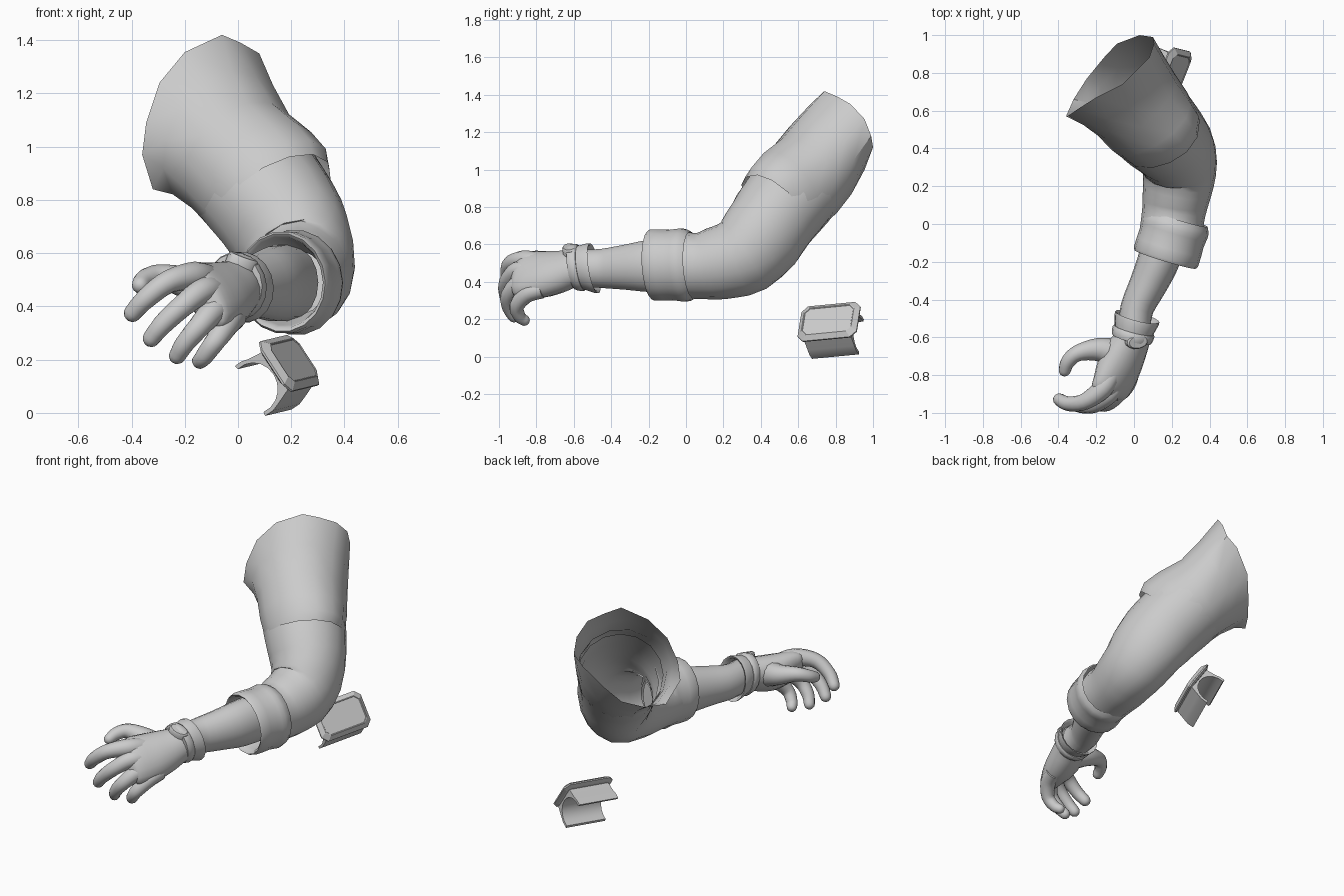
import bpy, bmesh, math
from mathutils import Vector

if "Cube" in bpy.data.objects:
    bpy.data.objects.remove(bpy.data.objects["Cube"])

grey = bpy.data.materials.new("light_grey")
grey.diffuse_color = (0.6, 0.6, 0.6, 1)
grey.use_nodes = True
grey.node_tree.nodes["Principled BSDF"].inputs["Base Color"].default_value = grey.diffuse_color
Z = Vector((0, 0, 1))


def finish(name, bm, angle=40):
    bmesh.ops.recalc_face_normals(bm, faces=bm.faces)
    me = bpy.data.meshes.new(name)
    bm.to_mesh(me)
    bm.free()
    me.materials.append(grey)
    ob = bpy.data.objects.new(name, me)
    bpy.context.collection.objects.link(ob)
    bpy.ops.object.select_all(action='DESELECT')
    ob.select_set(True)
    bpy.context.view_layer.objects.active = ob
    bpy.ops.object.shade_smooth_by_angle(angle=math.radians(angle))
    return ob


def skin(name, loops, cap0=False, cap1=False, angle=40):
    """Bridge a list of equal-length point loops."""
    bm = bmesh.new()
    rows = [[bm.verts.new(p) for p in loop] for loop in loops]
    n = len(rows[0])
    for a, b in zip(rows, rows[1:]):
        for i in range(n):
            j = (i + 1) % n
            bm.faces.new((a[i], a[j], b[j], b[i]))
    if cap0:
        bm.faces.new(rows[0])
    if cap1:
        bm.faces.new(rows[-1])
    return finish(name, bm, angle)


def ring(c, t, rx, ry, roll=0, lean=0, n=14):
    """Ellipse across direction t; rx sideways, ry upward."""
    t = Vector(t).normalized()
    e1 = t.cross(Z).normalized()
    e2 = e1.cross(t)
    k, s = math.cos(math.radians(roll)), math.sin(math.radians(roll))
    a, b = e1 * k + e2 * s, e2 * k - e1 * s + t * lean
    return [Vector(c) + a * rx * math.cos(2 * math.pi * i / n)
            + b * ry * math.sin(2 * math.pi * i / n) for i in range(n)]


def spline(rows, steps):
    """Catmull-Rom through rows of numbers."""
    out, m = [], len(rows)
    for i in range(m - 1):
        p0, p1, p2, p3 = (rows[max(0, min(m - 1, i + d))] for d in (-1, 0, 1, 2))
        for k in range(steps):
            u = k / steps
            out.append([0.5 * (2 * b + (c - a) * u + (2 * a - 5 * b + 4 * c - d) * u * u
                               + (3 * b - a - 3 * c + d) * u ** 3)
                        for a, b, c, d in zip(p0, p1, p2, p3)])
    return out + [list(rows[-1])]


def tube_loops(rows, n=14):
    """rows: x, y, z, rx, ry, roll, lean"""
    pts = [Vector(r[:3]) for r in rows]
    m = len(pts)
    return [ring(pts[i], pts[min(i + 1, m - 1)] - pts[max(i - 1, 0)],
                 *rows[i][3:7], n=n) for i in range(m)]


# sleeve: cuff end, elbow, folded upper layer, open shoulder
lower = [(.195, -.04, .49, .165, .18, 0, 0), (.21, .06, .485, .168, .176, 0, 0),
         (.222, .14, .495, .178, .192, 0, 0), (.235, .22, .512, .188, .202, 0, 0),
         (.24, .31, .545, .2, .218, 0, 0), (.215, .40, .635, .215, .232, 0, 0),
         (.15, .475, .75, .235, .237, 0, 0), (.085, .545, .84, .245, .24, 0, .1),
         (.04, .605, .91, .25, .24, 0, .15)]
skin("sleeve_lower", tube_loops(spline(lower, 2), 16))
upper = [(.13, .482, .79, .225, .228, 0, .12), (.12, .495, .81, .233, .236, 0, .12),
         (.08, .545, .865, .25, .25, 0, .15), (.01, .635, .945, .262, .247, 0, .2),
         (-.06, .715, 1.035, .28, .25, 0, .32), (-.125, .79, 1.125, .3, .26, 0, .45)]
loops = tube_loops(upper, 14)
for lp, amt in zip(loops, (.035, .05, .025)):     # fold pulled out at the outer front
    for i in range(14):
        w = max(0, math.cos(2 * math.pi * i / 14 - math.radians(55)))
        lp[i] += Vector((.55, -.25, .65)) * amt * w ** 2
rim = [(.10, .99, 1.18), (.105, .955, 1.27), (.08, .88, 1.35), (.01, .81, 1.39),
       (-.06, .74, 1.42), (-.2, .67, 1.355), (-.295, .61, 1.24), (-.345, .575, 1.09),
       (-.36, .57, .97), (-.32, .66, .84), (-.25, .77, .845), (-.16, .88, .9),
       (-.09, .955, 1.0), (.03, 1.0, 1.12)]
loops[-1] = [Vector(p) for p in rim]
loops[-2] = [loops[-3][i].lerp(loops[-1][i], .5) * .6 + loops[-2][i] * .4 for i in range(14)]
skin("sleeve_upper", loops)

# rolled cuff turned inside at the mouth
C, T = Vector((.168, -.178, .49)), Vector((.29, .96, 0)).normalized()
prof = [(.2, .11), (.1, .135), (.03, .15), (.0, .158), (-.01, .17), (.005, .178),
        (.06, .178), (.11, .176), (.145, .18), (.17, .183), (.195, .178), (.22, .165)]
skin("sleeve_cuff", [ring(C + T * s, T, r, r * 1.085, 0, -.06, 18) for s, r in prof], angle=50)

# bare forearm
arm = [(.0, -.58, .475, .085, .098, 0, 0), (.015, -.45, .472, .088, .106, 0, 0),
       (.075, -.32, .478, .1, .122, 0, 0), (.135, -.18, .485, .112, .142, 0, 0),
       (.19, .03, .49, .115, .145, 0, 0)]
skin("forearm", tube_loops(spline(arm, 3), 18), True, True)

# gloved palm and wrist
palm = [(-.155, -.915, .43, .095, .035, -56, 0), (-.14, -.89, .435, .135, .062, -55, 0),
        (-.115, -.85, .44, .145, .078, -54, 0), (-.08, -.76, .44, .142, .096, -52, 0),
        (-.04, -.67, .455, .125, .096, -52, 0), (-.006, -.60, .473, .106, .09, -55, 0),
        (.002, -.55, .475, .108, .096, -58, 0)]
skin("glove_palm", tube_loops(spline(palm, 3), 18), True, True, 60)

# flared glove cuff and strap
W, WT = Vector((.004, -.545, .475)), Vector((.25, .96, -.05)).normalized()
for name, prof, lean in (
        ("glove_cuff", [(-.05, .1), (.0, .113), (.04, .124), (.056, .124), (.05, .112), (.0, .09)], -.22),
        ("glove_strap", [(-.07, .09), (-.066, .11), (-.05, .116), (-.026, .118), (-.016, .113), (-.014, .09)], -.2)):
    skin(name, [ring(W + WT * s, WT, r * .97, r * 1.07, 0, lean, 18) for s, r in prof], angle=50)

# oval strap tab on top of the wrist
tabn = Vector((.35, -.15, .92)).normalized()
ta = Vector((1, .1, 0))
ta = (ta - tabn * ta.dot(tabn)).normalized()
tb = tabn.cross(ta)
tc = Vector((.015, -.622, .568))
skin("strap_tab", [[tc + tabn * h + ta * .06 * f * math.cos(i * math.pi / 8)
                    + tb * .038 * f * math.sin(i * math.pi / 8) for i in range(16)]
                   for h, f in ((-.02, 1), (.014, 1), (.022, .85))], True, True)

# fingers: joints as x, y, z, radius from knuckle to tip
fingers = {
    "thumb": [(-.04, -.70, .44, .075), (-.12, -.68, .47, .075), (-.20, -.665, .492, .06),
              (-.30, -.685, .515, .043), (-.35, -.73, .50, .038), (-.367, -.775, .48, .032)],
    "index_finger": [(-.11, -.78, .505, .05), (-.165, -.87, .515, .053), (-.26, -.94, .493, .044),
                     (-.345, -.952, .43, .039), (-.395, -.93, .375, .034)],
    "middle_finger": [(-.08, -.82, .455, .05), (-.13, -.9, .46, .05), (-.21, -.957, .40, .043),
                      (-.285, -.962, .33, .038), (-.325, -.945, .28, .033)],
    "ring_finger": [(-.05, -.81, .395, .05), (-.085, -.89, .39, .05), (-.145, -.95, .325, .042),
                    (-.2, -.945, .26, .037), (-.228, -.92, .215, .032)],
    "little_finger": [(-.015, -.77, .36, .048), (-.04, -.85, .335, .047), (-.085, -.905, .27, .039),
                      (-.125, -.89, .215, .034), (-.143, -.865, .195, .03)],
}
for name, joints in fingers.items():
    rows = spline(joints, 4)
    tip, r = Vector(rows[-1][:3]), rows[-1][3]
    d = (tip - Vector(rows[-2][:3])).normalized()
    for a in (25, 50, 72):
        rows.append([*(tip + d * r * math.sin(math.radians(a))), r * math.cos(math.radians(a))])
    skin(name, tube_loops([(x, y, z, q, q, 0, 0) for x, y, z, q in rows], 12), True, True, 60)

# separate wrist device: local axes are length, width and outward normal
L = Vector((.125, .315, .03)).normalized()
B = Vector((.12, -.03, -.185)).normalized()
N = B.cross(L).normalized()
if N.x < 0:
    N = -N
P = Vector((.21, .757, .199))


def loc(a, b, c):
    return P + L * a + B * b + N * c


def plate_loop(c, inset):
    a, b, k = .17 - inset, .112 - inset, .034 - inset * .3
    q = [(a, b - k), (a - k, b), (k - a, b), (-a, b - k), (-a, k - b), (k - a, -b), (a - k, -b), (a, k - b)]
    return [loc(x, y, c) for x, y in q]


# bevelled face plate with a recessed screen
skin("device_plate", [plate_loop(c, i) for c, i in
                      ((-.038, .02), (-.028, 0), (-.02, 0), (0, .026), (0, .03), (-.003, .032))],
     True, True, 15)


# open C-shaped band that thickens into a housing under the plate
def arc(r, degrees):
    return [(.018 + r * math.cos(math.radians(t)), -.145 + r * math.sin(math.radians(t))) for t in degrees]


sect = arc(.112, (-12, 8, 25)) + [(.098, -.035), (-.075, -.035)] + arc(.112, (155, 172, 188)) \
    + arc(.096, [188 - 20 * i for i in range(11)])
skin("device_band", [[loc(a, b, c) for b, c in sect] for a in (-.135, .135)], True, True, 30)
